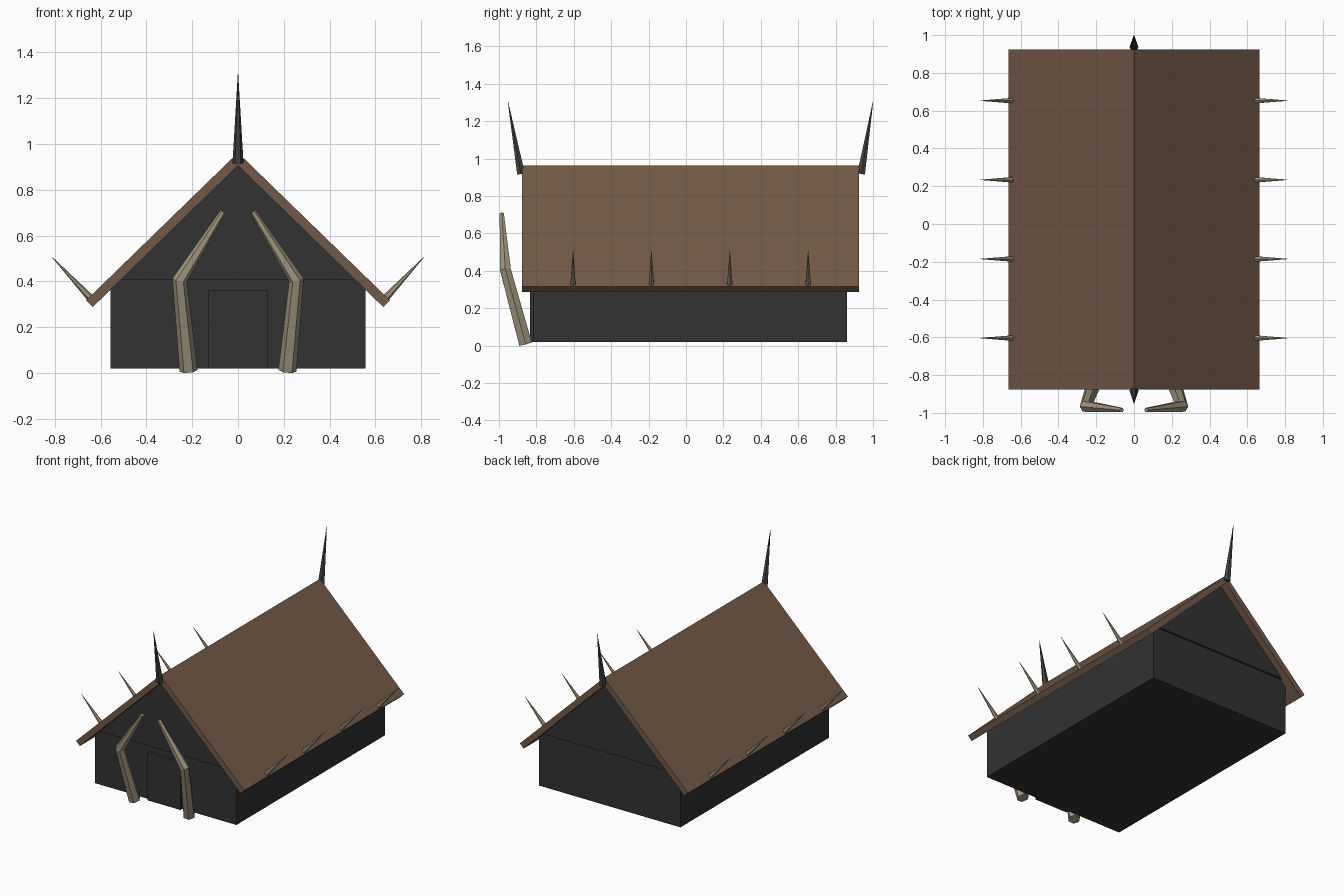
import bpy, bmesh, math
from mathutils import Vector

if "Cube" in bpy.data.objects:
    bpy.data.objects.remove(bpy.data.objects["Cube"])


def material(name, rgb):
    m = bpy.data.materials.new(name)
    m.diffuse_color = (*rgb, 1)
    m.use_nodes = True
    m.node_tree.nodes["Principled BSDF"].inputs["Base Color"].default_value = m.diffuse_color
    return m


WALL = material("charcoal wall", (0.032, 0.032, 0.032))
ROOF = material("brown roof", (0.17, 0.102, 0.063))
BONE = material("pale bone", (0.35, 0.30, 0.205))
HORN = material("dark horn", (0.062, 0.056, 0.050))


def finish(name, bm, mat):
    bmesh.ops.recalc_face_normals(bm, faces=bm.faces[:])
    me = bpy.data.meshes.new(name)
    bm.to_mesh(me)
    bm.free()
    me.materials.append(mat)
    ob = bpy.data.objects.new(name, me)
    bpy.context.collection.objects.link(ob)
    return ob


def prism(name, profile, y0, y1, mat):
    """Extrude an (x, z) profile along y."""
    bm = bmesh.new()
    face = bm.faces.new([bm.verts.new((x, y0, z)) for x, z in profile])
    ext = bmesh.ops.extrude_face_region(bm, geom=[face])["geom"]
    moved = [v for v in ext if isinstance(v, bmesh.types.BMVert)]
    bmesh.ops.translate(bm, vec=(0, y1 - y0, 0), verts=moved)
    return finish(name, bm, mat)


def tube(name, path, radii, sides, mat):
    """Tapered tube swept along a path, with mitred rings."""
    pts = [Vector(p) for p in path]
    bm = bmesh.new()
    rings = []
    for i, (p, r) in enumerate(zip(pts, radii)):
        d = Vector()
        if i > 0:
            d += (p - pts[i - 1]).normalized()
        if i < len(pts) - 1:
            d += (pts[i + 1] - p).normalized()
        d.normalize()
        u = (Vector((1, 0, 0)) - d * d.x).normalized()
        w = d.cross(u)
        rings.append([bm.verts.new(p + r * (u * math.cos(a) + w * math.sin(a)))
                      for a in (2 * math.pi * k / sides for k in range(sides))])
    for lo, hi in zip(rings, rings[1:]):
        for k in range(sides):
            n = (k + 1) % sides
            bm.faces.new((lo[k], lo[n], hi[n], hi[k]))
    bm.faces.new(rings[0][::-1])
    bm.faces.new(rings[-1])
    return finish(name, bm, mat)


def box_profile(hw, z0, z1):
    return [(-hw, z0), (hw, z0), (hw, z1), (-hw, z1)]


# Walls, gable block and door
prism("walls", box_profile(0.558, 0.02, 0.405), -0.815, 0.86, WALL)
prism("gable", [(-0.53, 0.405), (0.53, 0.405), (0, 0.92)], -0.826, 0.874, WALL)
prism("door", box_profile(0.13, 0.02, 0.36), -0.835, -0.80, WALL)

# Pitched roof slab
prism("roof", [(0, 0.962), (0.664, 0.317), (0.634, 0.288), (0, 0.906),
               (-0.634, 0.288), (-0.664, 0.317)], -0.877, 0.924, ROOF)

# Ridge horns at both ends
for name, y0, y1 in (("front", -0.882, -0.952), ("back", 0.936, 1.0)):
    tube(name + "_ridge_horn", [(0, y0, 0.918), (0, y1, 1.305)],
         [0.024, 0.001], 6, HORN)

for s, side in ((-1, "left"), (1, "right")):
    # Spikes along the eaves
    for i in range(4):
        y = -0.604 + i * 0.419
        tube(f"{side}_eave_spike_{i + 1}",
             [(s * 0.636, y, 0.318), (s * 0.813, y, 0.507)],
             [0.017, 0.001], 6, BONE)
    # Bent tusks framing the door
    tube(f"{side}_door_tusk",
         [(s * 0.216, -0.858, 0.010), (s * 0.255, -0.965, 0.405), (s * 0.065, -0.985, 0.705)],
         [0.040, 0.033, 0.013], 6, BONE)
